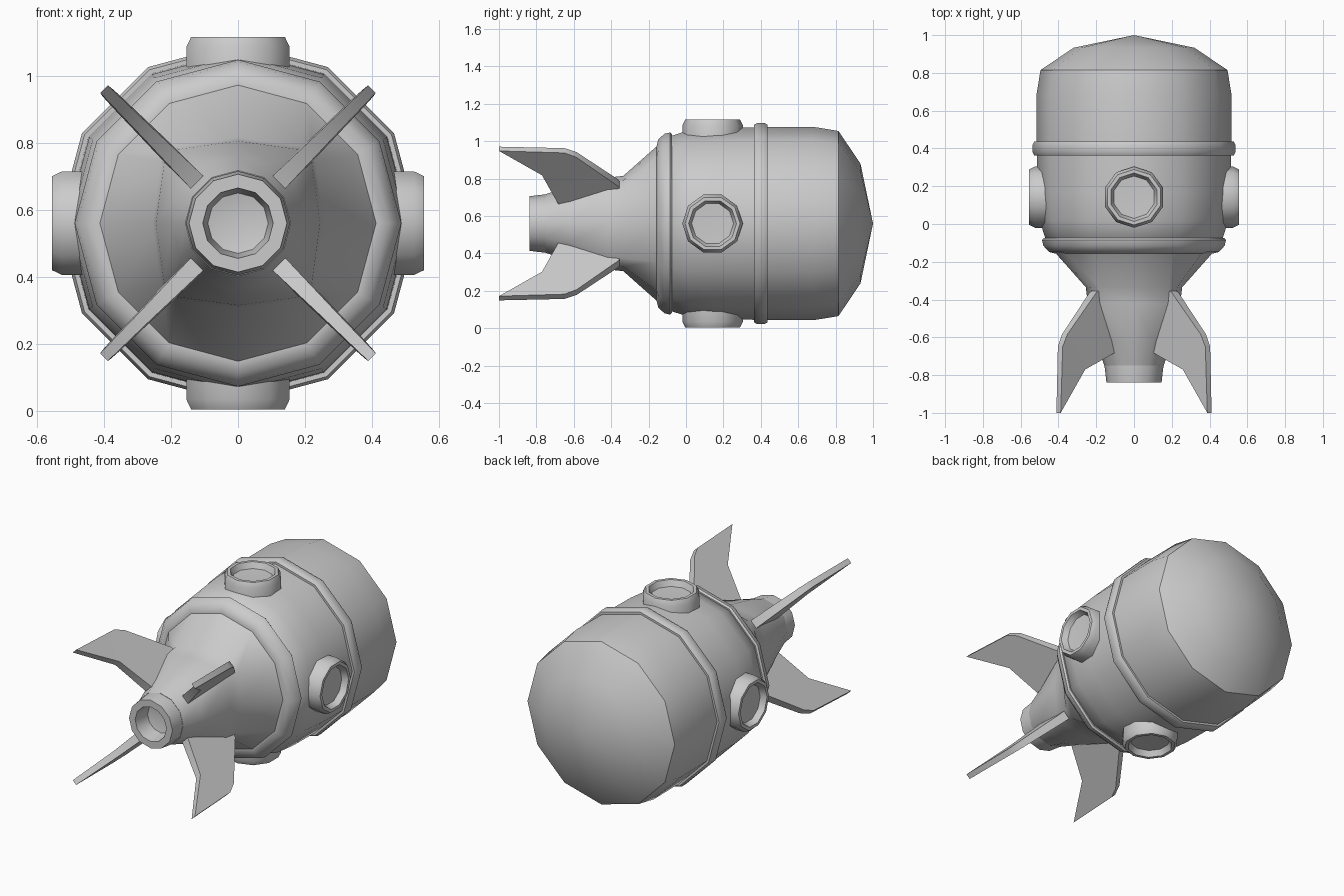
import bpy, bmesh, math
from mathutils import Matrix, Vector

if "Cube" in bpy.data.objects:
    bpy.data.objects.remove(bpy.data.objects["Cube"])

CZ = 0.56  # height of the ship's long axis
ALONG_Y = Matrix.Translation((0, 0, CZ)) @ Matrix.Rotation(-math.pi / 2, 4, 'X')


def finish(name, bm, angle=42):
    bmesh.ops.remove_doubles(bm, verts=bm.verts, dist=1e-5)
    bmesh.ops.recalc_face_normals(bm, faces=bm.faces)
    me = bpy.data.meshes.new(name)
    bm.to_mesh(me)
    bm.free()
    ob = bpy.data.objects.new(name, me)
    bpy.context.collection.objects.link(ob)
    bpy.ops.object.select_all(action='DESELECT')
    ob.select_set(True)
    bpy.context.view_layer.objects.active = ob
    bpy.ops.object.shade_smooth_by_angle(angle=math.radians(angle))
    return ob


def circle(n, phase=0.0):
    return [(math.cos(phase + 2 * math.pi * i / n), math.sin(phase + 2 * math.pi * i / n))
            for i in range(n)]


def loft(name, sections, matrix, closed=False):
    """Bridge rings given as (unit outline, scale, height along local z)."""
    bm = bmesh.new()
    rings = [[bm.verts.new(matrix @ Vector((x * s, y * s, h))) for x, y in outline]
             for outline, s, h in sections]
    if closed:
        rings.append(rings[0])
    for a, b in zip(rings, rings[1:]):
        n = len(a)
        for i in range(n):
            j = (i + 1) % n
            bm.faces.new((a[i], a[j], b[j], b[i]))
    bmesh.ops.dissolve_degenerate(bm, dist=1e-6, edges=bm.edges)
    return finish(name, bm)


def lathe(name, profile, n=12, matrix=ALONG_Y, phase=0.0, closed=False):
    c = circle(n, phase)
    return loft(name, [(c, r, h) for r, h in profile], matrix, closed)


# Hull with rounded nose
lathe("hull", [(0.40, -0.13), (0.465, -0.09), (0.50, 0.02), (0.512, 0.16), (0.515, 0.40),
               (0.517, 0.68), (0.495, 0.815), (0.32, 0.933), (0, 1.0)])

# Raised bands around the hull
lathe("middle_band", [(0.49, 0.363), (0.528, 0.363), (0.537, 0.38), (0.537, 0.42),
                      (0.528, 0.437), (0.49, 0.437)], closed=True)
lathe("rear_band", [(0.39, -0.155), (0.415, -0.157), (0.45, -0.148), (0.48, -0.115),
                    (0.487, -0.085), (0.478, -0.075), (0.44, -0.075)], closed=True)

# Tail: round at the hull, squared off where the fins join, round at the nozzle
rnd = circle(12)
square = []
for q in range(4):
    for a, r in ((0, 0.255), (39, 0.295), (51, 0.295)):
        t = math.radians(a + 90 * q)
        square.append((r * math.cos(t), r * math.sin(t)))
loft("tail", [(rnd, 0.42, -0.14), (rnd, 0.41, -0.16), (square, 1, -0.335),
              (square, 0.96, -0.42), (rnd, 0.20, -0.62), (rnd, 0.157, -0.75),
              (rnd, 0.10, -0.75)], ALONG_Y)

# Exhaust nozzle with a hollow mouth
lathe("nozzle", [(0.155, -0.72), (0.155, -0.76), (0.146, -0.838), (0.105, -0.838),
                 (0.09, -0.74), (0, -0.72)])

# Four portholes
for k, side in enumerate(("top", "right", "bottom", "left")):
    m = Matrix.Translation((0, 0.142, CZ)) @ Matrix.Rotation(k * math.pi / 2, 4, 'Y')
    lathe("porthole_" + side, [(0.162, 0.42), (0.162, 0.525), (0.147, 0.555), (0.128, 0.555),
                               (0.112, 0.52), (0, 0.515)], 10, m, math.pi / 2)

# Four swept fins on the diagonals: outline as (y, distance from axis, half thickness)
FIN = [(-0.34, 0.24, .028), (-0.36, 0.305, .026), (-0.585, 0.52, .02), (-0.65, 0.552, .018),
       (-1.0, 0.565, .016), (-0.77, 0.385, .02), (-0.69, 0.19, .026), (-0.66, 0.12, .028)]
for k in range(4):
    m = Matrix.Translation((0, 0, CZ)) @ Matrix.Rotation(math.radians(45 + 90 * k), 4, 'Y')
    bm = bmesh.new()
    a = [bm.verts.new(m @ Vector((t, y, s))) for y, s, t in FIN]
    b = [bm.verts.new(m @ Vector((-t, y, s))) for y, s, t in FIN]
    # strips pairing the leading and trailing edges
    for i in range(3):
        j = 7 - i
        bm.faces.new((a[i], a[i + 1], a[j - 1], a[j]))
        bm.faces.new((b[i], b[j], b[j - 1], b[i + 1]))
    bm.faces.new((a[3], a[4], b[4], b[3]))
    for i in (0, 1, 2, 4, 5, 6, 7):
        j = (i + 1) % 8
        bm.faces.new((a[i], b[i], b[j], a[j]))
    finish("fin_%d" % (k + 1), bm, 30)
